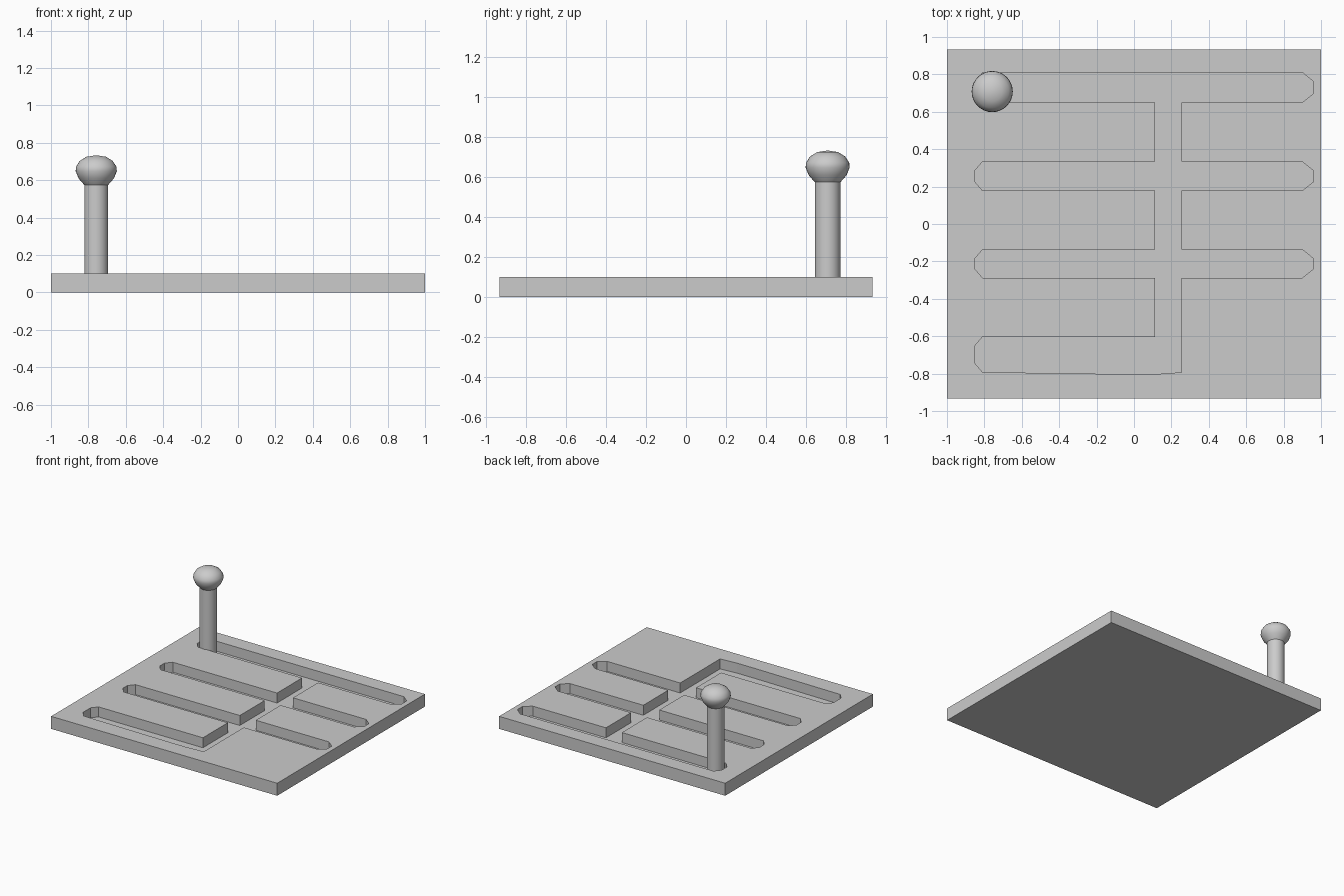
import bpy, bmesh, math

if "Cube" in bpy.data.objects:
    bpy.data.objects.remove(bpy.data.objects["Cube"])

DEPTH_Z = 0.02   # height of the slot floor
TOP = 0.10       # plate thickness


def finish(bm, name):
    bmesh.ops.recalc_face_normals(bm, faces=bm.faces)
    me = bpy.data.meshes.new(name)
    bm.to_mesh(me)
    bm.free()
    ob = bpy.data.objects.new(name, me)
    bpy.context.collection.objects.link(ob)
    return ob


def prism(name, outline, z0, z1):
    bm = bmesh.new()
    face = bm.faces.new([bm.verts.new((x, y, z0)) for x, y in outline])
    new = bmesh.ops.extrude_face_region(bm, geom=[face], use_keep_orig=True)["geom"]
    bmesh.ops.translate(bm, vec=(0, 0, z1 - z0),
                        verts=[v for v in new if isinstance(v, bmesh.types.BMVert)])
    return finish(bm, name)


def lathe(name, profile, x, y, segments=32):
    bm = bmesh.new()
    vs = [bm.verts.new((r, 0, z)) for r, z in profile]
    es = [bm.edges.new(p) for p in zip(vs, vs[1:])]
    bmesh.ops.spin(bm, geom=vs + es, cent=(0, 0, 0), axis=(0, 0, 1),
                   angle=2 * math.pi, steps=segments, use_duplicate=False)
    bmesh.ops.remove_doubles(bm, verts=bm.verts, dist=1e-4)
    ob = finish(bm, name)
    ob.location = (x, y, 0)
    bpy.ops.object.select_all(action='DESELECT')
    ob.select_set(True)
    bpy.context.view_layer.objects.active = ob
    bpy.ops.object.shade_smooth_by_angle(angle=math.radians(40))
    return ob


# Slot outline: chamfered lane ends joined by a central channel
def lane_end(inner, outer, a, b):
    c = 0.047 if a > b else -0.047
    return [(inner, a), (outer, a - c), (outer, b + c), (inner, b)]


LANES = [(0.81, 0.65), (0.333, 0.178), (-0.137, -0.288)]
LEFT, RIGHT = 0.112, 0.253
outline = []
for hi, lo in LANES:                                   # down the right side
    if hi < 0.8:
        outline.append((RIGHT, hi))
    outline += lane_end(0.90, 0.958, hi, lo) + [(RIGHT, lo)]
outline += [(RIGHT, -0.793), (0.11, -0.803), (-0.04, -0.803)]
outline += lane_end(-0.81, -0.85, -0.792, -0.603) + [(LEFT, -0.603)]
for hi, lo in reversed(LANES):                         # up the left side
    outline += [(LEFT, lo)] + lane_end(-0.81, -0.85, lo, hi)
    if hi < 0.8:
        outline.append((LEFT, hi))

# Plate with the slot cut into its top
W, D = 1.0, 0.933
plate = prism("gate_plate", [(-W, -D), (W, -D), (W, D), (-W, D)], 0, TOP)
cutter = prism("slot_cutter", outline, DEPTH_Z, TOP + 0.1)
cutter.hide_render = True
cutter.hide_viewport = True
cut = plate.modifiers.new("slot", 'BOOLEAN')
cut.operation = 'DIFFERENCE'
cut.solver = 'EXACT'
cut.object = cutter

# Lever shaft and knob
X, Y = -0.758, 0.708
lathe("lever_shaft", [(0, DEPTH_Z), (0.064, DEPTH_Z), (0.064, 0.575), (0, 0.575)], X, Y)
lathe("lever_knob", [(0, 0.572), (0.062, 0.572), (0.095, 0.61), (0.11, 0.648),
                     (0.108, 0.672), (0.088, 0.703), (0.052, 0.725), (0, 0.733)], X, Y)
